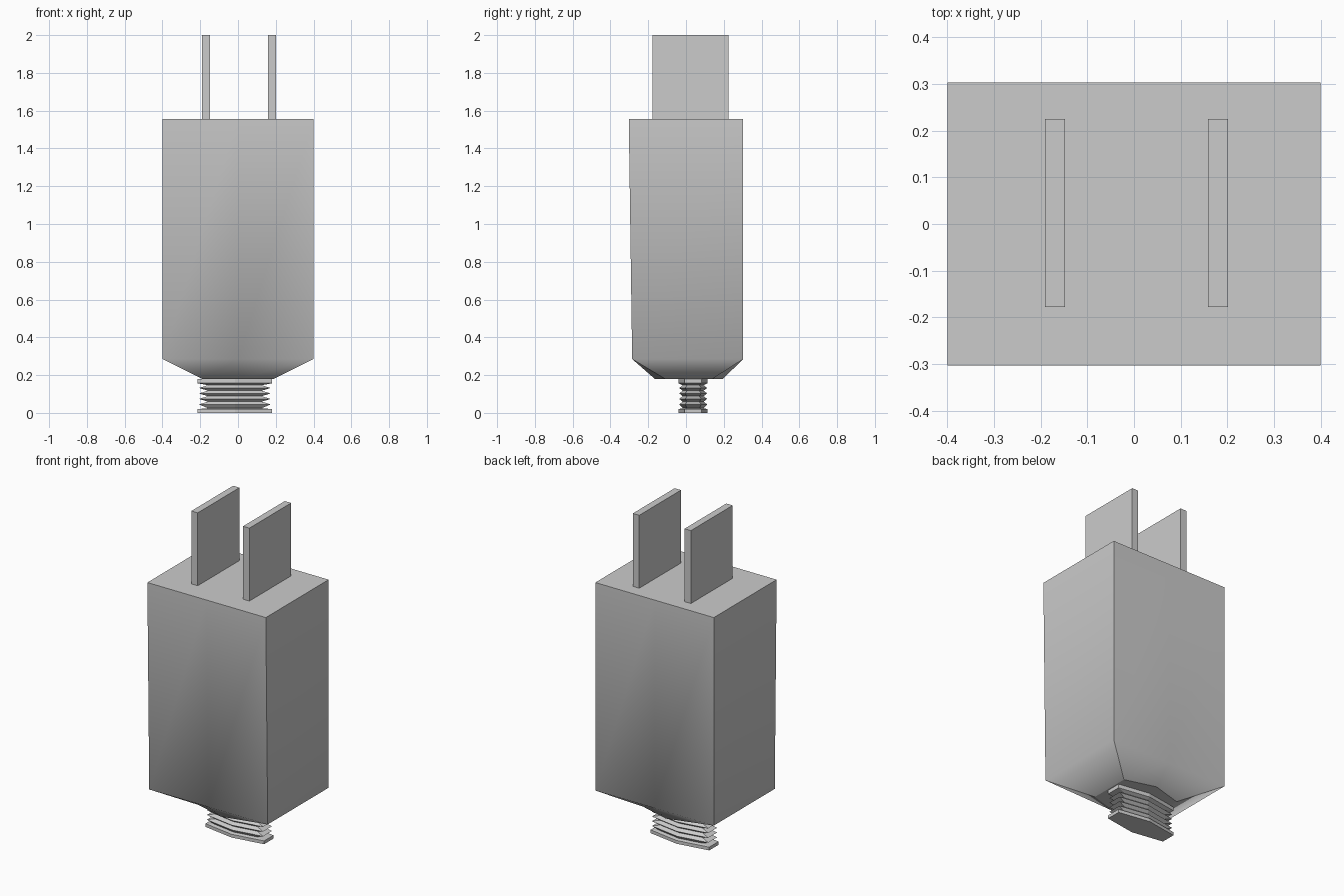
import bpy, bmesh
from mathutils import Vector

if "Cube" in bpy.data.objects:
    bpy.data.objects.remove(bpy.data.objects["Cube"])


def loft(name, rings):
    """Closed skin through rings of equal point count, listed bottom to top."""
    bm = bmesh.new()
    loops = [[bm.verts.new(p) for p in r] for r in rings]
    n = len(rings[0])
    for a, b in zip(loops, loops[1:]):
        for i in range(n):
            j = (i + 1) % n
            bm.faces.new((a[i], a[j], b[j], b[i]))
    bm.faces.new(loops[0][::-1])
    bm.faces.new(loops[-1])
    bmesh.ops.recalc_face_normals(bm, faces=bm.faces)
    me = bpy.data.meshes.new(name)
    bm.to_mesh(me)
    bm.free()
    ob = bpy.data.objects.new(name, me)
    bpy.context.collection.objects.link(ob)
    return ob


def six(cx, hx, y0, y1, m0, m1, z):
    """Six-sided ring: corners at y0/y1, front and back midpoints at m0/m1."""
    return [Vector(p) for p in (
        (cx - hx, y0, z), (cx, m0, z), (cx + hx, y0, z),
        (cx + hx, y1, z), (cx, m1, z), (cx - hx, y1, z))]


# Housing: slightly tapered box, chamfered down to a six-sided cable end
body = loft("plug_body", [
    six(0, 0.19, -0.11, 0.14, -0.165, 0.195, 0.18),
    six(0, 0.40, -0.285, 0.303, -0.285, 0.303, 0.285),
    six(0, 0.40, -0.303, 0.303, -0.303, 0.303, 1.555),
])
for p in body.data.polygons:
    p.use_smooth = True
bm = bmesh.new()
bm.from_mesh(body.data)
for e in bm.edges:
    a, b = (v.co for v in e.verts)
    level = abs(a.z - b.z) < 1e-4
    rim = level and abs(a.z - 0.285) > 0.01
    corner = not level and min(abs(a.x), abs(b.x)) > 0.1
    e.smooth = not (rim or corner)
bm.to_mesh(body.data)
bm.free()

# Ribbed strain relief: end flange, four pointed ribs, collar
profile = [(0.0, 1.0), (0.02, 1.0), (0.025, 0.72)]
for i in range(4):
    z = 0.045 + 0.029 * i
    profile += [(z, 0.96), (z + 0.0145, 0.72)]
profile += [(0.157, 1.0), (0.18, 1.0)]
cy = 0.038
relief = loft("strain_relief", [
    six(-0.017, 0.198 * s, cy - 0.045 * s, cy + 0.045 * s,
        cy - 0.077 * s, cy + 0.077 * s, z) for z, s in profile])

# Prongs: two flat blades
for side, x in (("left", -0.169), ("right", 0.180)):
    bpy.ops.mesh.primitive_cube_add(size=1, location=(x, 0.0235, 1.7775))
    prong = bpy.context.object
    prong.name = side + "_prong"
    prong.scale = (0.043, 0.403, 0.445)
